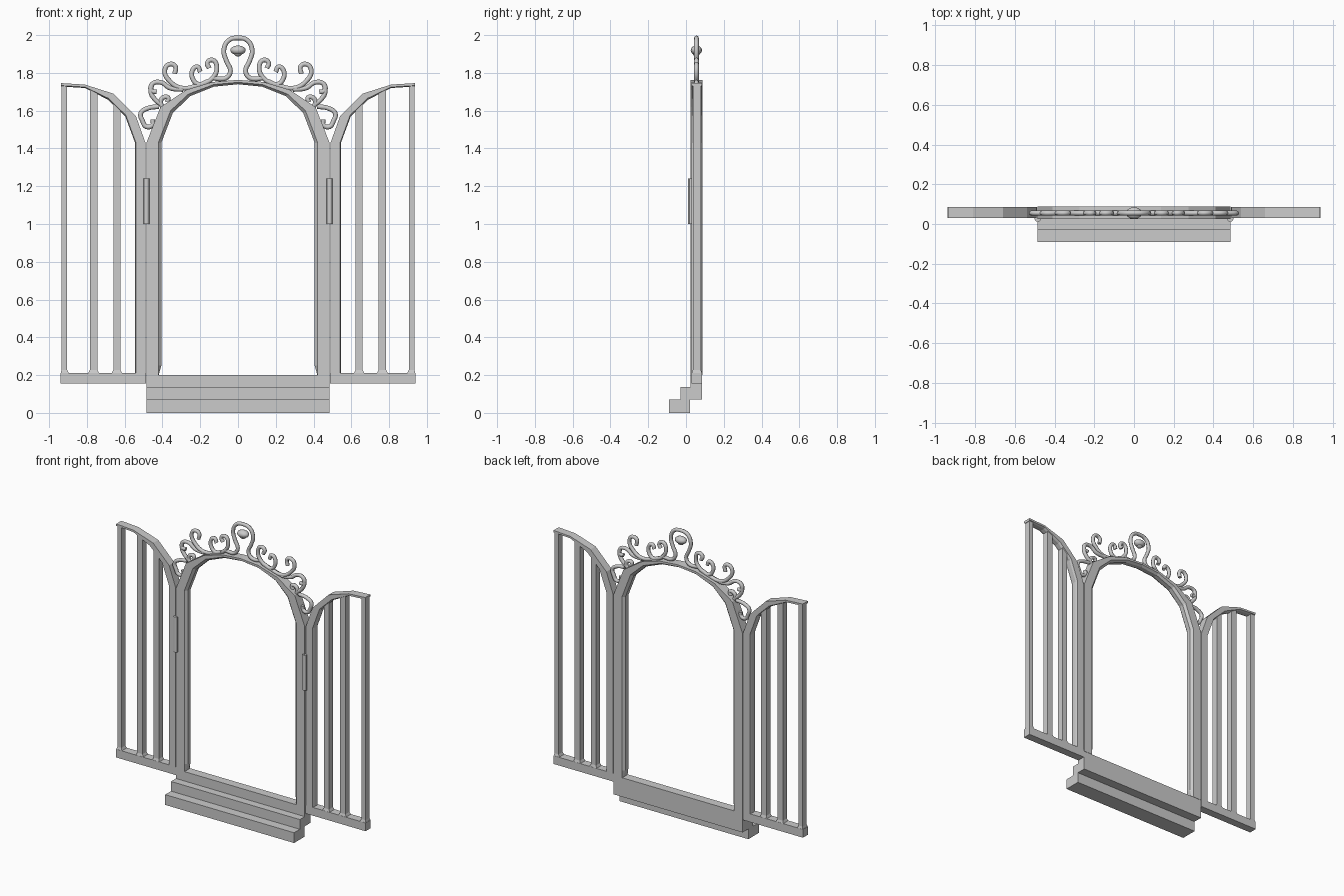
import bpy, bmesh
from mathutils import Vector

if "Cube" in bpy.data.objects:
    bpy.data.objects.remove(bpy.data.objects["Cube"])


def new_object(name, bm):
    bmesh.ops.recalc_face_normals(bm, faces=bm.faces)
    me = bpy.data.meshes.new(name)
    bm.to_mesh(me)
    bm.free()
    ob = bpy.data.objects.new(name, me)
    bpy.context.collection.objects.link(ob)
    return ob


def mirror_x(ob):
    ob.modifiers.new("mirror", 'MIRROR').use_clip = True
    return ob


def box(name, x0, x1, y0, y1, z0, z1):
    bm = bmesh.new()
    bmesh.ops.create_cube(bm, size=1)
    for v in bm.verts:
        v.co = Vector((x0 + (v.co.x + .5) * (x1 - x0),
                       y0 + (v.co.y + .5) * (y1 - y0),
                       z0 + (v.co.z + .5) * (z1 - z0)))
    return new_object(name, bm)


def moulding(name, outer, inner, lip, y0, y1, cap_end=True):
    """Band between two outlines whose opening side has a raised middle ridge."""
    bm = bmesh.new()
    a, b = y0 + (y1 - y0) * .25, y0 + (y1 - y0) * .75
    rings = []
    for o, i, l in zip(outer, inner, lip):
        sect = [(o, y0), (i, y0), (l, a), (l, b), (i, y1), (o, y1)]
        rings.append([bm.verts.new((p[0], y, p[1])) for p, y in sect])
    for r, s in zip(rings, rings[1:]):
        for k in range(6):
            bm.faces.new((r[k], r[(k + 1) % 6], s[(k + 1) % 6], s[k]))
    bm.faces.new(rings[0])
    if cap_end:
        bm.faces.new(rings[-1])
    return new_object(name, bm)


# Steps and sill
box("lower_step", -.485, .485, -.09, .022, 0, .07)
box("upper_step", -.485, .485, -.028, .085, .07, .136)
box("sill", -.485, .485, .025, .085, .136, .2)

# Arched door frame
outer = [(.485, .2), (.485, .25), (.485, 1.43), (.41, 1.62), (.275, 1.71), (.135, 1.752), (0, 1.763)]
inner = [(.422, .2), (.422, .25), (.422, 1.43), (.357, 1.60), (.262, 1.688), (.13, 1.738), (0, 1.75)]
lip = [(.42, .2), (.406, .25), (.406, 1.43), (.345, 1.588), (.253, 1.677), (.128, 1.727), (0, 1.74)]
mirror_x(moulding("arch_frame", outer, inner, lip, .025, .087, False))

# Opened gate leaves: stile with curved top, bottom rail and bars
outer = [(.49, .2), (.49, 1.43), (.54, 1.57), (.66, 1.69), (.81, 1.738), (.938, 1.746)]
inner = [(.54, .2), (.54, 1.43), (.593, 1.575), (.685, 1.665), (.81, 1.725), (.938, 1.733)]
lip = [(.545, .2), (.545, 1.43), (.597, 1.57), (.688, 1.658), (.81, 1.72), (.938, 1.728)]
mirror_x(moulding("gate_stile", outer, inner, lip, .03, .085))
mirror_x(box("gate_bottom_rail", .488, .94, .03, .085, .156, .212))


def bar(x0, x1, top0, top1):
    bm = bmesh.new()
    rings = []
    for flare, za, zb in ((.008, .2, .2), (.008, .212, .212), (0, .228, .228), (0, top0, top1)):
        xa, xb = x0 - flare, min(x1 + flare, .938)
        ya, yb = .036 - flare * .6, .079 + flare * .6
        rings.append([bm.verts.new(c) for c in
                      ((xa, ya, za), (xb, ya, zb), (xb, yb, zb), (xa, yb, za))])
    for r, s in zip(rings, rings[1:]):
        for k in range(4):
            bm.faces.new((r[k], r[(k + 1) % 4], s[(k + 1) % 4], s[k]))
    bm.faces.new(rings[0])
    bm.faces.new(rings[-1])
    mirror_x(new_object("gate_bar", bm))


bar(.622, .66, 1.63, 1.665)
bar(.744, .784, 1.70, 1.72)
bar(.904, .934, 1.735, 1.735)

# Hinges
for s in (-1, 1):
    bpy.ops.mesh.primitive_cylinder_add(vertices=12, radius=.016, depth=.24,
                                        location=(s * .485, .027, 1.12))
    bpy.context.object.name = "hinge"
    bpy.ops.object.shade_smooth_by_angle()

# Wrought scrollwork above the arch, right half mirrored to the left
scrolls = {
    "crown_loop": [(0, 1.985), (.05, 1.972), (.075, 1.92), (.06, 1.86), (.04, 1.81),
                   (.06, 1.775), (.10, 1.768), (.135, 1.775)],
    "large_scroll": [(.335, 1.795), (.332, 1.835), (.365, 1.845), (.388, 1.81), (.36, 1.755),
                     (.30, 1.72), (.21, 1.735), (.137, 1.77), (.112, 1.83), (.135, 1.868),
                     (.163, 1.852), (.152, 1.825)],
    "small_scroll": [(.20, 1.805), (.215, 1.832), (.24, 1.815), (.24, 1.77), (.21, 1.74), (.16, 1.755)],
    "shoulder_scroll": [(.43, 1.70), (.458, 1.705), (.455, 1.74), (.41, 1.75), (.36, 1.72), (.29, 1.712)],
    "side_curl": [(.375, 1.645), (.37, 1.668), (.395, 1.67), (.41, 1.645), (.40, 1.62)],
    "side_link": [(.455, 1.74), (.462, 1.70), (.44, 1.66), (.41, 1.635)],
    "low_scroll": [(.452, 1.552), (.452, 1.525), (.485, 1.515), (.505, 1.545), (.515, 1.585),
                   (.48, 1.612), (.42, 1.622)],
}
for name, pts in scrolls.items():
    for s in (-1, 1):
        cu = bpy.data.curves.new(name, 'CURVE')
        cu.dimensions = '3D'
        cu.bevel_depth = .0125
        cu.bevel_resolution = 2
        cu.resolution_u = 5
        cu.use_fill_caps = True
        path = [(s * x, .055, z) for x, z in pts]
        if name == "crown_loop":
            if s < 0:
                continue
            path = [(-x, y, z) for x, y, z in reversed(path[1:])] + path
        sp = cu.splines.new('BEZIER')
        sp.bezier_points.add(len(path) - 1)
        for bp, co in zip(sp.bezier_points, path):
            bp.co = co
            bp.handle_left_type = bp.handle_right_type = 'AUTO'
        bpy.context.collection.objects.link(bpy.data.objects.new(name, cu))

# Finial ball under the crown loop with a little bead beneath
for name, z, size in (("finial_ball", 1.92, (.041, .03, .025)), ("finial_bead", 1.9, (.02, .018, .013))):
    bpy.ops.mesh.primitive_uv_sphere_add(segments=12, ring_count=8, radius=1, location=(0, .055, z))
    bpy.context.object.name = name
    bpy.context.object.scale = size
    bpy.ops.object.shade_smooth_by_angle()
